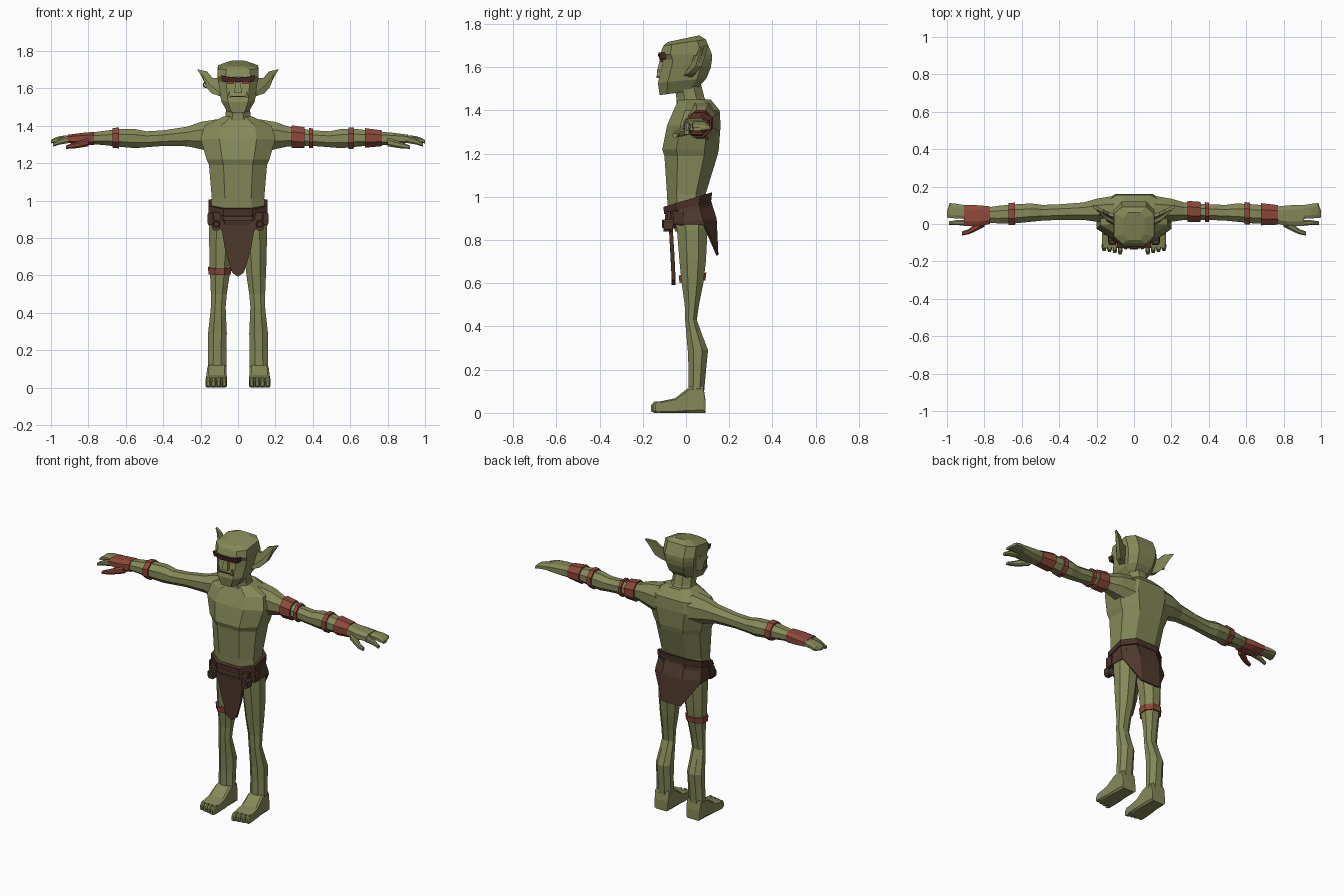
import bpy, bmesh, math
from mathutils import Vector


def material(name, rgb):
    m = bpy.data.materials.new(name)
    m.diffuse_color = (*rgb, 1)
    return m


SKIN = material("olive skin", (0.235, 0.25, 0.098))
LEATHER = material("brown leather", (0.082, 0.043, 0.027))
BELT = material("dark belt leather", (0.068, 0.032, 0.022))
RED = material("red wraps", (0.27, 0.065, 0.042))
EYE = material("red eyes", (0.35, 0.02, 0.015))
DARK = material("dark brow", (0.065, 0.025, 0.017))
METAL = material("dull metal", (0.11, 0.085, 0.065))


def finish(name, bm, mat):
    bmesh.ops.recalc_face_normals(bm, faces=bm.faces)
    me = bpy.data.meshes.new(name)
    bm.to_mesh(me)
    bm.free()
    me.materials.append(mat)
    ob = bpy.data.objects.new(name, me)
    bpy.context.collection.objects.link(ob)
    return ob


def place(axis, t, u, v, s):
    if axis == 'x':
        return Vector((s * t, u, v))
    if axis == 'y':
        return Vector((s * u, t, v))
    return Vector((s * u, v, t))


def ring(axis, row, c, s, tilt):
    """Chamfered box outline: row = (t, u0, u1, v0, v1)"""
    t, u0, u1, v0, v1 = row
    pts = []
    for a, b in ((1, -c), (1, c), (c, 1), (-c, 1), (-1, c), (-1, -c), (-c, -1), (c, -1)):
        u = (u0 + u1) / 2 + a * (u1 - u0) / 2
        v = (v0 + v1) / 2 + b * (v1 - v0) / 2
        pts.append(place(axis, t + tilt * v, u, v, s))
    return pts


def skin_rings(name, rings, mat, caps=True):
    bm = bmesh.new()
    loops = [[bm.verts.new(p) for p in r] for r in rings]
    n = len(loops[0])
    for a, b in zip(loops, loops[1:]):
        for i in range(n):
            bm.faces.new((a[i], a[(i + 1) % n], b[(i + 1) % n], b[i]))
    if caps:
        bm.faces.new(loops[0])
        bm.faces.new(loops[-1])
    return finish(name, bm, mat)


def loft(name, axis, rows, mat, c=0.42, s=1, tilt=0):
    tilts = tilt if isinstance(tilt, (list, tuple)) else [tilt] * len(rows)
    return skin_rings(name, [ring(axis, r, c, s, k) for r, k in zip(rows, tilts)], mat)


def sym(*rows):
    """Rows (z, half width, y0, y1) to full loft rows"""
    return [(z, -h, h, a, b) for z, h, a, b in rows]


def plate(name, pts, thick, mat, s=1):
    """Flat outline of (x, y, z) points thickened toward +y"""
    front = [Vector((s * x, y, z)) for x, y, z in pts]
    return skin_rings(name, [front, [p + Vector((0, thick, 0)) for p in front]], mat)


def box(name, x0, x1, y0, y1, z0, z1, mat, s=1, c=0.75):
    return loft(name, 'y', [(y0, x0, x1, z0, z1), (y1, x0, x1, z0, z1)], mat, c, s)


def torus(name, loc, rad, thick, mat, rot=(math.pi / 2, 0, 0)):
    bpy.ops.mesh.primitive_torus_add(major_segments=8, minor_segments=4, location=loc,
                                     rotation=rot, major_radius=rad, minor_radius=thick)
    ob = bpy.context.object
    ob.name = name
    ob.data.materials.append(mat)


# torso and neck
loft("torso", 'z', sym((0.84, .13, -.05, .10), (0.95, .145, -.085, .10), (1.01, .14, -.088, .09),
                       (1.19, .155, -.10, .145), (1.22, .168, -.11, .152), (1.33, .20, -.088, .16),
                       (1.40, .18, -.058, .156), (1.45, .075, -.035, .115)), SKIN, .5)
loft("neck", 'z', sym((1.40, .085, -.045, .125), (1.46, .066, -.045, .085), (1.56, .062, -.06, .06)), SKIN)

# head
loft("head", 'z', sym((1.487, .058, -.122, .045), (1.54, .09, -.13, .095), (1.60, .10, -.112, .115),
                      (1.635, .106, -.106, .12), (1.66, .11, -.12, .12), (1.715, .108, -.105, .092),
                      (1.735, .055, -.085, .062)),
     SKIN, .6, tilt=(.13, .1, 0, 0, 0, .15, .21))
plate("brow", [(-.09, -.127, 1.668), (0, -.13, 1.655), (.09, -.127, 1.668), (.085, -.122, 1.638),
               (0, -.124, 1.632), (-.085, -.122, 1.638)], .03, DARK)
plate("nose", [(-.022, -.135, 1.575), (.022, -.135, 1.575), (.012, -.123, 1.63), (-.012, -.123, 1.63)], .03, SKIN)
box("mouth", -.055, .055, -.131, -.122, 1.553, 1.558, DARK)

for s, side in ((1, "left"), (-1, "right")):
    # face details and ears
    box(side + "_eye", .022, .06, -.117, -.105, 1.625, 1.64, EYE, s)
    plate(side + "_tusk", [(.038, -.136, 1.55), (.054, -.134, 1.55), (.048, -.134, 1.59)], .012, SKIN, s)
    back = [(.09, .01, 1.555), (.09, .03, 1.655), (.135, .045, 1.655), (.165, .06, 1.69),
            (.218, .085, 1.702), (.188, .07, 1.65), (.17, .055, 1.605), (.14, .03, 1.575)]
    plate(side + "_ear", back, .018, SKIN, s)
    plate(side + "_ear_rim", [(.10, -.01, 1.56), (.10, .0, 1.58), (.15, .025, 1.62), (.20, .07, 1.69),
                              (.17, .045, 1.605), (.14, .01, 1.572)], .025, SKIN, s)

    # arms and hands
    arm = [(.11, .0, .15, 1.25, 1.435), (.20, .012, .135, 1.275, 1.42), (.27, .022, .115, 1.29, 1.395),
           (.40, .022, .105, 1.292, 1.375), (.49, .018, .102, 1.285, 1.37), (.55, .012, .11, 1.28, 1.382),
           (.64, .003, .105, 1.288, 1.382), (.72, .003, .098, 1.297, 1.372), (.79, .008, .088, 1.302, 1.362)]
    loft(side + "_arm", 'x', arm, SKIN, s=s)
    glove = RED if s < 0 else SKIN
    loft(side + "_palm", 'x', [(.77, .0, .094, 1.297, 1.367), (.83, -.012, .10, 1.298, 1.362),
                               (.91, -.01, .102, 1.308, 1.352)], glove, .55, s)
    loft(side + "_thumb", 'x', [(.80, -.015, .03, 1.29, 1.335), (.86, -.045, -.008, 1.28, 1.315),
                                (.885, -.055, -.028, 1.278, 1.306), (.92, -.062, -.04, 1.276, 1.294)], glove, .5, s)
    loft(side + "_fingers", 'x', [(.90, .027, .10, 1.31, 1.35), (.95, .03, .108, 1.312, 1.345),
                                  (.985, .032, .112, 1.308, 1.333), (1.0, .035, .07, 1.305, 1.322)], SKIN, .55, s)
    loft(side + "_index_finger", 'x', [(.90, -.008, .022, 1.308, 1.348), (.95, -.006, .02, 1.30, 1.332),
                                       (.99, -.006, .014, 1.288, 1.308)], SKIN, .5, s)

    # arm wraps follow the arm outline
    def arm_row(x, grow):
        for a, b in zip(arm, arm[1:]):
            if a[0] <= x <= b[0]:
                k = (x - a[0]) / (b[0] - a[0])
                _, y0, y1, z0, z1 = [p + (q - p) * k for p, q in zip(a, b)]
                return (x, y0 - grow, y1 + grow, z0 - grow, z1 + grow)

    wraps = [(.285, .355, .010), (.38, .40, .010), (.59, .62, .009), (.68, .77, .010)] if s > 0 else [(.635, .67, .009)]
    for i, (x0, x1, g) in enumerate(wraps):
        loft(f"{side}_arm_wrap_{i + 1}", 'x', [arm_row(x0, g), arm_row(x1, g)], RED, s=s)

    # legs
    loft(side + "_leg", 'z', [(.93, .01, .145, -.06, .10), (.85, .016, .155, -.042, .10),
                              (.70, .035, .153, -.03, .092), (.60, .045, .149, -.02, .08),
                              (.50, .06, .145, -.006, .06), (.43, .066, .145, -.004, .05),
                              (.38, .064, .15, .0, .068), (.29, .06, .16, .008, .102),
                              (.20, .062, .16, .012, .093), (.10, .062, .162, .012, .084)], SKIN, s=s)
    loft(side + "_foot", 'y', [(.09, .066, .158, 0, .06), (.08, .063, .162, 0, .125), (.015, .062, .164, 0, .12),
                               (-.05, .06, .17, 0, .068), (-.125, .06, .173, 0, .052)], SKIN, .8, s)
    for i in range(4):
        x = .0615 + i * .0285
        y = -.162 + .006 * i
        loft(f"{side}_toe_{i + 1}", 'y', [(-.11, x, x + .025, 0, .054), (y + .015, x, x + .025, 0, .052),
                                          (y, x + .005, x + .02, .008, .036)], SKIN, .6, s)

    # belt pouches
    box(side + "_pouch", .095, .14, -.105, -.06, .84, .895, LEATHER, s, .6)
    torus(side + "_pouch_ring", (s * .115, -.107, .875), .016, .004, METAL)
    box(side + "_hip_bag", .135, .163, -.06, -.01, .87, .935, BELT, s, .7)

# thigh wrap and earring on one side only
loft("thigh_wrap", 'z', [(.605, .038, .158, -.03, .09), (.64, .034, .16, -.034, .094)], RED, s=-1, tilt=.1)
torus("earring", (-.172, .05, 1.618), .013, .004, METAL)

# belt
loft("belt", 'z', sym((.95, .157, -.102, .118), (.985, .157, -.104, .12)), BELT, .5, tilt=.3)
loft("belt_lower_band", 'z', sym((.922, .153, -.097, .118), (.945, .153, -.097, .118)), LEATHER, .5, tilt=.3)

# loincloth: hip wrap with a deep back flap, and a long front flap
top = ring('z', (.95, -.15, .15, -.095, .115), .45, 1, .3)
mid = ring('z', (.885, -.16, .16, -.085, .142), .45, 1, .1)
low = ring('z', (.87, -.158, .158, -.07, .15), .42, 1, 0)
for p in low:
    if p.y > .1:
        p.z = .73
    elif p.y < -.05:
        p.z = .85
wrap = skin_rings("hip_wrap", [top, mid, low], LEATHER, caps=False)
mod = wrap.modifiers.new("thickness", 'SOLIDIFY')
mod.thickness = .01
half = [(.135, -.09, .935), (.125, -.086, .885), (.085, -.078, .835), (.07, -.072, .74), (.032, -.066, .615)]
plate("front_flap", half + [(0, -.066, .592)] + [(-x, y, z) for x, y, z in half[::-1]], .018, LEATHER)
